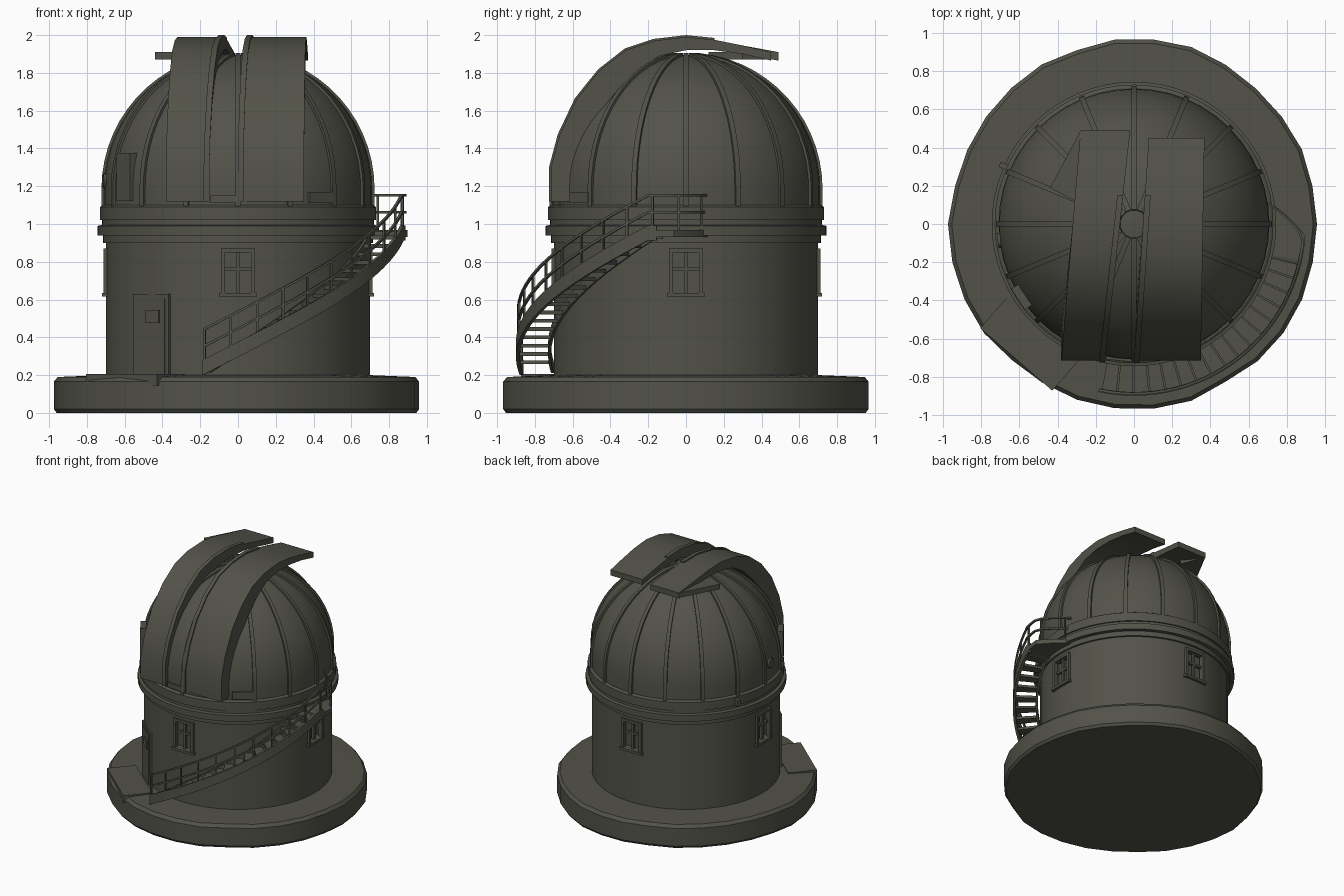
import bpy, bmesh, math, random
from math import sin, cos, radians, pi
from mathutils import Matrix, Vector

old = bpy.data.objects.get("Cube")
if old:
    bpy.data.objects.remove(old, do_unlink=True)
random.seed(4)

mat = bpy.data.materials.new("olive_grey")
mat.use_nodes = True
colour = (0.085, 0.085, 0.067, 1)
mat.diffuse_color = colour
bsdf = mat.node_tree.nodes["Principled BSDF"]
bsdf.inputs["Base Color"].default_value = colour
bsdf.inputs["Roughness"].default_value = 0.9


def finish(name, bm, smooth=True):
    bmesh.ops.recalc_face_normals(bm, faces=bm.faces)
    mesh = bpy.data.meshes.new(name)
    bm.to_mesh(mesh)
    bm.free()
    mesh.materials.append(mat)
    ob = bpy.data.objects.new(name, mesh)
    bpy.context.collection.objects.link(ob)
    if smooth:
        bpy.ops.object.select_all(action='DESELECT')
        ob.select_set(True)
        bpy.context.view_layer.objects.active = ob
        bpy.ops.object.shade_smooth_by_angle(angle=radians(30))
    return ob


def loft(name, sections, smooth=True):
    """Skin a row of closed cross-sections and cap both ends."""
    bm = bmesh.new()
    rows = [[bm.verts.new(p) for p in s] for s in sections]
    n = len(rows[0])
    for a, b in zip(rows, rows[1:]):
        for i in range(n):
            j = (i + 1) % n
            bm.faces.new((a[i], a[j], b[j], b[i]))
    bm.faces.new(rows[0])
    bm.faces.new(rows[-1])
    return finish(name, bm, smooth)


def lathe(name, profile, seg=64, wobble=0):
    """Stack of rings from (radius, height) pairs."""
    shake = [1 + random.uniform(-wobble, wobble) for _ in range(seg)]
    return loft(name, [[(r * k * cos(2 * pi * i / seg), r * k * sin(2 * pi * i / seg), z)
                        for i, k in enumerate(shake)] for r, z in profile])


def box_at(name, angle, r, z, size, shift=0):
    """Box facing outward; size is (tangent width, depth, height)."""
    bm = bmesh.new()
    bmesh.ops.create_cube(bm, size=1)
    m = (Matrix.Rotation(radians(angle), 4, 'Z') @ Matrix.Translation((r, shift, z))
         @ Matrix.Diagonal((size[1], size[0], size[2], 1)))
    bmesh.ops.transform(bm, matrix=m, verts=bm.verts)
    return finish(name, bm, False)


def climb(a):
    return 0.24 + 0.008 * (min(a, -13) + 102)


def edge(a):
    """Outer radius of the stair and landing."""
    return 0.90 if a < -4 else 0.90 - 0.18 * (a + 4) / 13


def arc(name, a0, a1, inner, outer, z0, z1, height=climb, steps=30):
    secs = []
    for i in range(steps + 1):
        a = a0 + (a1 - a0) * i / steps
        c, s, h = cos(radians(a)), sin(radians(a)), height(a)
        secs.append([(r * c, r * s, h + z) for r, z in
                     ((inner(a), z0), (outer(a), z0), (outer(a), z1), (inner(a), z1))])
    return loft(name, secs)


# Foundation with a worn rim, and the step before the door
lathe("foundation", [(0.95, 0), (0.965, 0.02), (0.965, 0.165), (0.945, 0.19), (0.70, 0.2)],
      seg=30, wobble=0.012)
box_at("door_step", 229, 0.83, 0.175, (0.5, 0.22, 0.06))

# Round wall with window recesses
wall = lathe("wall", [(0.70, 0.18), (0.70, 0.92)], seg=72)
for k in range(4):
    cutter = box_at("window_cutter", 90 * k, 0.70, 0.745, (0.16, 0.08, 0.22))
    cutter.hide_render = True
    mod = wall.modifiers.new("recess", 'BOOLEAN')
    mod.operation = 'DIFFERENCE'
    mod.object = cutter
    bpy.context.view_layer.objects.active = wall
    bpy.ops.object.modifier_apply(modifier=mod.name)
    bpy.data.objects.remove(cutter, do_unlink=True)

# Windows
for k in range(4):
    a = 90 * k
    for side in (-1, 1):
        box_at("window_jamb", a, 0.695, 0.745, (0.022, 0.035, 0.24), 0.08 * side)
    box_at("window_head", a, 0.695, 0.86, (0.18, 0.035, 0.022))
    box_at("window_mullion", a, 0.685, 0.745, (0.018, 0.02, 0.23))
    box_at("window_transom", a, 0.685, 0.76, (0.16, 0.02, 0.018))
    box_at("window_sill", a, 0.695, 0.625, (0.20, 0.05, 0.02))

# Door
box_at("door_frame", 229, 0.69, 0.41, (0.25, 0.03, 0.44))
box_at("door_panel", 229, 0.70, 0.40, (0.20, 0.02, 0.41))
box_at("door_window", 229, 0.712, 0.51, (0.09, 0.009, 0.07), 0.02)

# Cornice and dome track
lathe("cornice", [(0.70, 0.90), (0.715, 0.90), (0.715, 0.94), (0.745, 0.94), (0.745, 0.99),
                  (0.72, 0.995), (0.72, 1.02), (0.73, 1.02), (0.73, 1.09), (0.715, 1.10)])

# Dome and its ribs
R, C = 0.71, 1.185
arch = [(R, 1.09)] + [(R * cos(radians(t)), C + R * sin(radians(t))) for t in range(0, 90, 6)]
lathe("dome", arch + [(0.02, C + R)], seg=48)
for k in range(16):
    spin = Matrix.Rotation(2 * pi * k / 16, 3, 'Z')
    secs = []
    for r, z in arch:
        s = (R + 0.013) / R
        top = C + (z - C) * s if z > C else z
        w = 0.014
        secs.append([spin @ Vector(p) for p in
                     ((r * 0.97, -w, z), (r * s, -w, top), (r * s, w, top), (r * 0.97, w, z))])
    loft("dome_rib", secs)

# Shutters: outer and inner side profile as (y, z, inner y, inner z)
shutter = [(-.715, 1.12, -.60, 1.12), (-.715, 1.30, -.60, 1.30), (-.67, 1.47, -.55, 1.45),
           (-.58, 1.66, -.46, 1.59), (-.46, 1.81, -.36, 1.71), (-.32, 1.92, -.25, 1.82),
           (-.17, 1.97, -.14, 1.89), (0, 1.99, 0, 1.92), (.15, 1.975, .15, 1.92),
           (.30, 1.945, .30, 1.90), (.49, 1.91, .49, 1.865)]


def lerp_x(ends, y):
    return ends[0] + (ends[1] - ends[0]) * (y + 0.7) / 1.19


for name, outer, inner, end in (("right_shutter", (-.38, -.28), (-.15, -.02), 0.49),
                                ("left_shutter", (.35, .37), (0, .08), 0.45)):
    secs, rail = [], []
    side = 1 if outer[0] < 0 else -1
    for y, z, iy, iz in shutter:
        y, iy = min(y, end), min(iy, end)
        a, b = lerp_x(outer, y), lerp_x(inner, y)
        secs.append([(a, y, z), (b, y, z), (b, iy, iz), (a, iy, iz)])
        out = Vector((0, y, z - C)).normalized() * 0.01
        c = b - 0.03 * side
        rail.append([Vector(p) for p in ((c, y, z), (b, y, z))]
                    + [Vector(p) + out for p in ((b, y, z), (c, y, z))])
    loft(name, secs)
    loft(name + "_rail", rail[:-2])

# Wing plate at the rear edge of one shutter
wing = ((-.28, .49), (-.44, .19), (-.31, .12), (-.2, .3))
loft("shutter_wing", [[(x, y, z) for x, y in wing] for z in (1.87, 1.91)], False)

# Small fittings on the dome
box_at("slit_sill", 264, 0.69, 1.13, (0.14, 0.06, 0.04))
box_at("dome_hatch", 213, 0.70, 1.25, (0.13, 0.05, 0.25))
box_at("shutter_foot", 308, 0.69, 1.14, (0.16, 0.06, 0.06))
box_at("track_bracket", 156, 0.745, 1.05, (0.03, 0.05, 0.05))
vent = [[(x, 0.04 * cos(t * pi / 6), 0.04 * sin(t * pi / 6) + 1.23) for t in range(12)]
        for x in (0.68, 0.72)]
turn = Matrix.Rotation(radians(187), 3, 'Z')
loft("round_vent", [[turn @ Vector(p) for p in s] for s in vent])

# Curved stair: stringers, treads and landing
arc("outer_stringer", -102, -10, lambda a: 0.88, edge, -0.04, 0.04)
arc("inner_stringer", -102, -10, lambda a: 0.715, lambda a: 0.73, -0.03, 0.03)
STEPS = 16
for i in range(STEPS):
    a = -101 + i * 88 / STEPS
    level = climb(a + 2.5)
    arc("stair_tread", a, a + 5, lambda r: 0.72, lambda r: 0.885, -0.01, 0.01,
        lambda r: level, 2)
arc("landing", -14, 9, lambda a: 0.69, edge, -0.02, 0.015)

# Handrails and posts
for name, h in (("top_rail", 0.20), ("middle_rail", 0.11)):
    arc(name, -102, 9, lambda a: edge(a) - 0.018, lambda a: edge(a) - 0.004, h - 0.007, h + 0.007)
for i in range(13):
    a = -101.5 + i * 9
    box_at("rail_post", a, edge(a) - 0.011, climb(a) + 0.1, (0.012, 0.012, 0.2))
